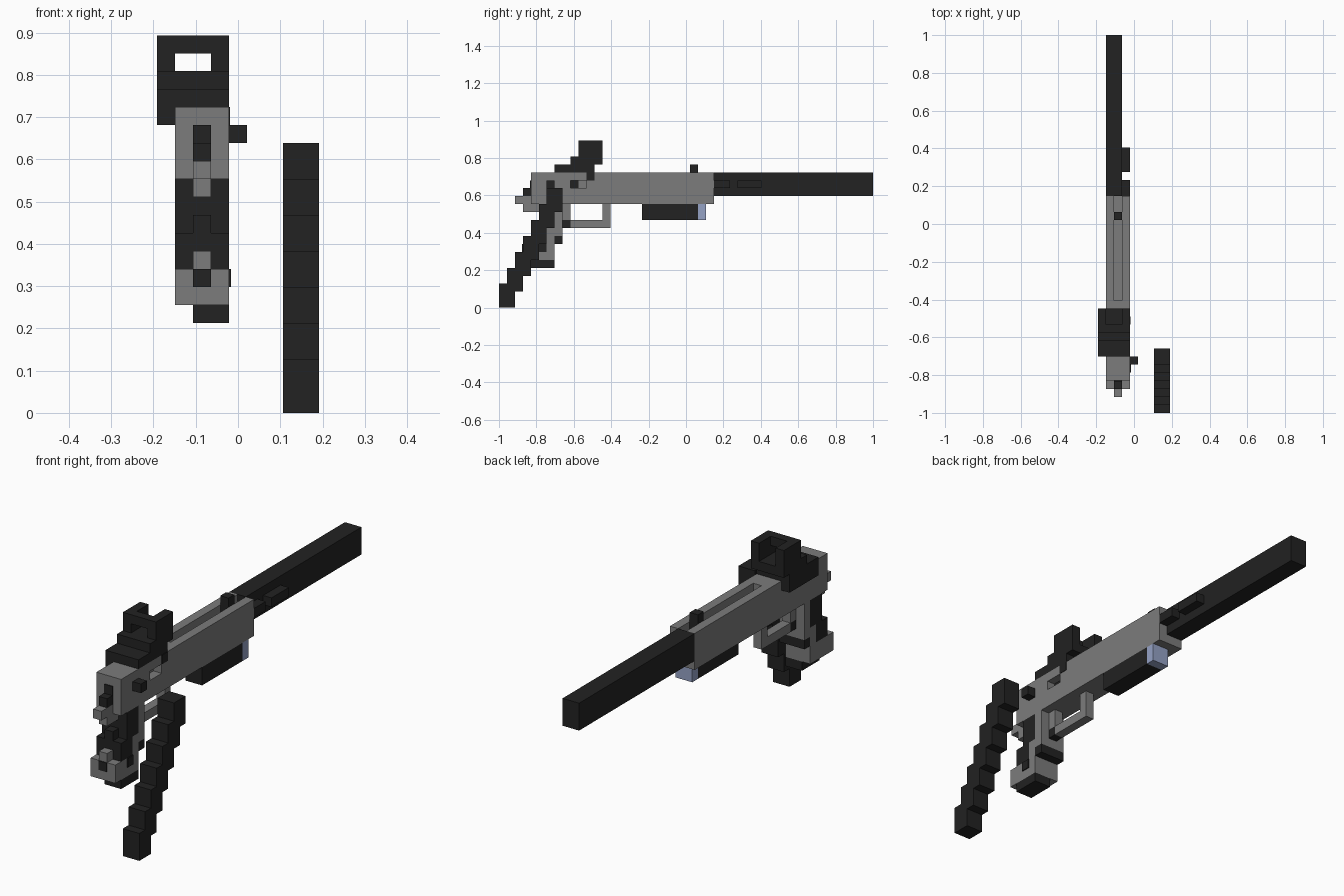
import bpy
import bmesh
from mathutils import Vector

if "Cube" in bpy.data.objects:
    bpy.data.objects.remove(bpy.data.objects["Cube"], do_unlink=True)

UNIT = 2 / 47                       # size of one block
ORIGIN = Vector((-4.5, -23.5, 0))   # grid corner, in blocks


def material(name, color):
    mat = bpy.data.materials.new(name)
    mat.use_nodes = True
    mat.diffuse_color = (*color, 1)
    mat.node_tree.nodes["Principled BSDF"].inputs["Base Color"].default_value = (*color, 1)
    return mat


DARK = material("near_black", (0.016, 0.016, 0.016))
GRAY = material("mid_gray", (0.2, 0.2, 0.2))
BLUE = material("pale_blue", (0.3, 0.36, 0.56))


def part(name, mat, *boxes):
    """One object from boxes given as x, y and z ranges in blocks."""
    bm = bmesh.new()
    for ranges in boxes:
        low, high = (Vector(c) for c in zip(*ranges))
        cube = bmesh.ops.create_cube(bm, size=1)
        for v in cube["verts"]:
            pos = Vector(l + (h - l) * (c + 0.5) for l, h, c in zip(low, high, v.co))
            v.co = (pos + ORIGIN) * UNIT
    mesh = bpy.data.meshes.new(name)
    bm.to_mesh(mesh)
    bm.free()
    mesh.materials.append(mat)
    obj = bpy.data.objects.new(name, mesh)
    bpy.context.collection.objects.link(obj)
    return obj


FULL, MID = (1, 4), (2, 3)
LEFT, RIGHT = (1, 2), (3, 4)

# Receiver with side port and top groove
part("receiver", GRAY,
     (FULL, (4, 27), (13, 15)),
     ((1, 3), (4, 27), (15, 16)),
     (RIGHT, (4, 9), (15, 16)),
     (RIGHT, (11, 27), (15, 16)),
     (FULL, (4, 14), (16, 17)),
     (LEFT, (14, 27), (16, 17)),
     (RIGHT, (14, 27), (16, 17)))
part("port_bolt", DARK, ((2.5, 3.1), (9, 10), (15, 16)))
part("charging_knob", DARK, ((4, 5), (6, 7), (15, 16)))

# Rear end
part("rear_slot", DARK, (MID, (3.9, 4.5), (14, 16)))
part("hammer", DARK, (MID, (3, 4), (14, 15)))
part("rear_tang", GRAY, (MID, (2, 4), (13, 14)), (MID, (3, 5), (12, 13)))

# Barrel with side lugs
part("barrel", DARK, ((1, 3), (27, 47), (14, 17)))
part("barrel_lugs", DARK, (RIGHT, (27, 29), (15, 16)), (RIGHT, (30, 33), (15, 16)))
part("front_sight", DARK, (MID, (24, 25), (16, 18)))

# Light under the receiver
part("light_body", DARK, ((2, 4), (18, 25), (11, 13)))
part("light_lens", BLUE, ((2, 4), (25, 26), (11, 13)))

# Optic on its mount
part("optic_mount", DARK,
     ((0, 4), (7, 12), (17, 18)),
     ((0, 1), (7, 12), (16, 17)),
     ((3.5, 4.05), (11, 12), (16, 17)),
     ((0, 4), (9, 13), (18, 19)))
part("optic_frame", DARK,
     ((0, 1), (10, 13), (18, 21)),
     (RIGHT, (10, 13), (18, 21)),
     ((1, 3), (10, 11), (20, 21)))

# Raked grip
part("grip_panels", DARK,
     (FULL, (4, 6), (8, 10)),
     (FULL, (5, 7), (10, 13)),
     (MID, (4, 5), (9, 11)),
     (FULL, (7, 8), (8, 9)),
     (MID, (8, 9), (10, 11)))
part("grip_strap", GRAY,
     (FULL, (6, 7), (8, 9)),
     (FULL, (6, 8), (9, 10)),
     (FULL, (7, 8), (10, 13)),
     (MID, (8, 9), (11, 13)))
part("grip_heel", GRAY, (FULL, (3, 7), (6, 8)), (MID, (3, 4), (8, 9)))
part("heel_inset", DARK, (MID, (2.9, 3.5), (7, 8)))
part("grip_inset", DARK, ((3.5, 4.1), (5, 6), (7, 8)))
part("grip_base", DARK, ((2, 4), (4, 7), (5, 6)))

# Trigger guard
part("trigger_guard", GRAY, (MID, (9, 14), (10, 11)), (MID, (13, 14), (11, 13)))

# Loose stepped magazine
part("magazine", DARK,
     *[((7, 9), (i, i + 2), (2 * i, 2 * i + 3)) for i in range(7)])
